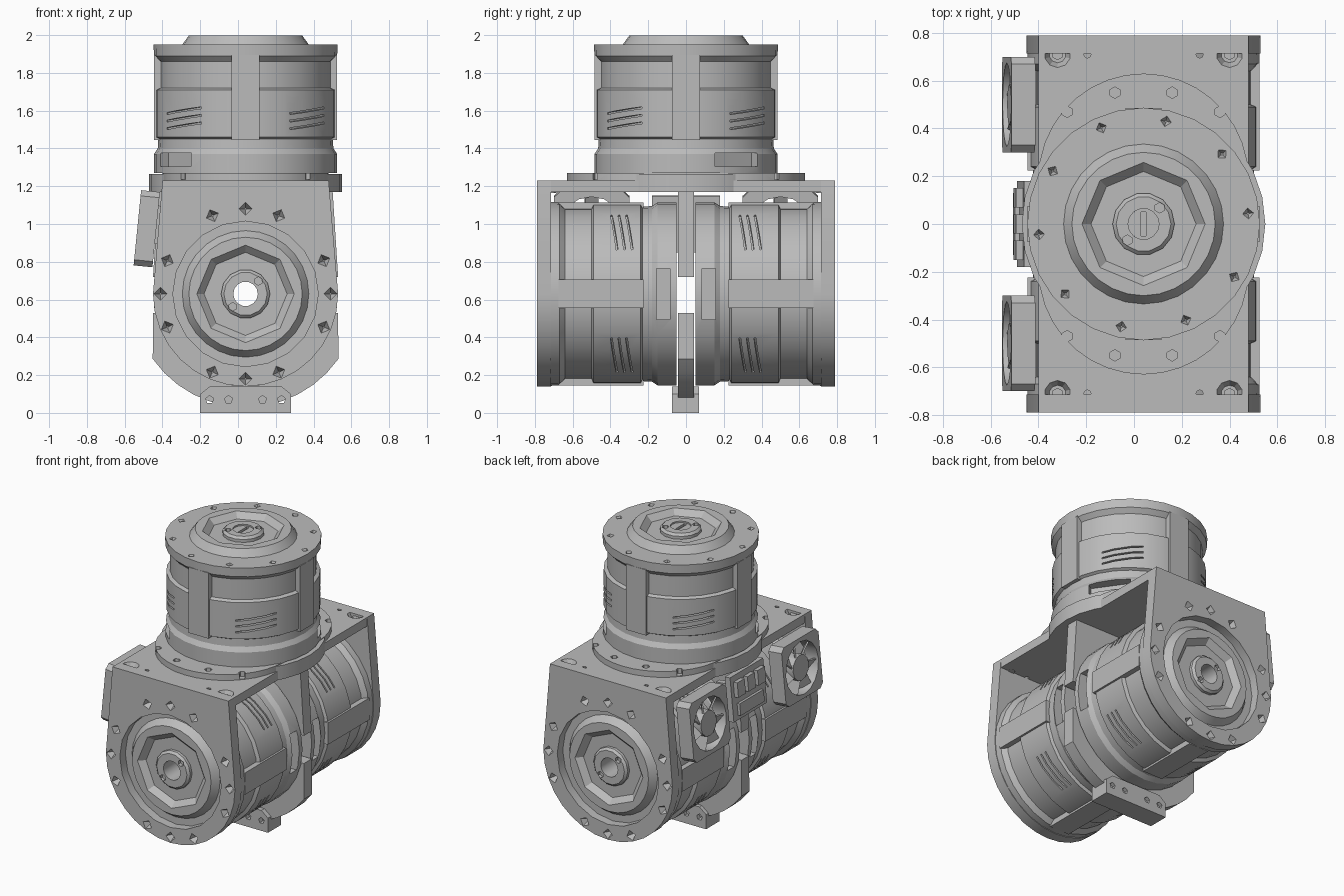
import bpy, bmesh
from math import pi, radians, cos, sin
from mathutils import Matrix, Vector

cube = bpy.data.objects.get("Cube")
if cube:
    bpy.data.objects.remove(cube)

grey = bpy.data.materials.new("machined grey")
grey.use_nodes = True
TONE = (0.5, 0.5, 0.5, 1)
grey.diffuse_color = TONE
grey.node_tree.nodes["Principled BSDF"].inputs["Base Color"].default_value = TONE

T = Matrix.Translation
R = Matrix.Rotation
CX = 0.04          # shared centre line of the three drives
AXIS_Z = 0.63      # height of the horizontal drives


# ---- shape helpers (all add to a bmesh) ----
def add_box(bm, centre, size, pose=Matrix()):
    m = pose @ T(centre) @ Matrix.Diagonal((*size, 1))
    bmesh.ops.create_cube(bm, size=1, matrix=m)


def add_cyl(bm, centre, r1, r2, depth, sides, pose=Matrix()):
    bmesh.ops.create_cone(bm, cap_ends=True, segments=sides, radius1=r1,
                          radius2=r2, depth=depth, matrix=pose @ T(centre))


def add_prism(bm, outline, lo, hi):
    base = bm.faces.new([bm.verts.new((x, y, lo)) for x, y in outline])
    top = bmesh.ops.extrude_face_region(bm, geom=[base])["geom"]
    bmesh.ops.translate(bm, vec=(0, 0, hi - lo),
                        verts=[v for v in top if isinstance(v, bmesh.types.BMVert)])


def add_lathe(bm, profile, sides):
    rings = [[bm.verts.new((r * cos(2 * pi * i / sides), r * sin(2 * pi * i / sides), t))
              for r, t in profile] for i in range(sides)]
    n = len(profile)
    for i in range(sides):
        a, b = rings[i], rings[(i + 1) % sides]
        for k in range(n):
            j = (k + 1) % n
            bm.faces.new((a[k], b[k], b[j], a[j]))


def make(name, bm, pose=Matrix(), cutter=None, smooth=30):
    def to_object(label, mesh_bm):
        bmesh.ops.recalc_face_normals(mesh_bm, faces=mesh_bm.faces)
        me = bpy.data.meshes.new(label)
        mesh_bm.to_mesh(me)
        mesh_bm.free()
        ob = bpy.data.objects.new(label, me)
        bpy.context.collection.objects.link(ob)
        return ob

    ob = to_object(name, bm)
    if cutter:
        cut = to_object(name + "_cutter", cutter)
        cut.hide_render = True
        mod = ob.modifiers.new("cut", "BOOLEAN")
        mod.operation, mod.solver, mod.object = "DIFFERENCE", "EXACT", cut
        mod.use_self = True
        bpy.context.view_layer.update()
        graph = bpy.context.evaluated_depsgraph_get()
        me = bpy.data.meshes.new_from_object(ob.evaluated_get(graph))
        ob.modifiers.clear()
        ob.data = me
        bpy.data.objects.remove(cut)
    ob.data.materials.clear()
    ob.data.materials.append(grey)
    ob.matrix_world = pose
    if smooth:
        bpy.ops.object.select_all(action="DESELECT")
        ob.select_set(True)
        bpy.context.view_layer.objects.active = ob
        bpy.ops.object.shade_smooth_by_angle(angle=radians(smooth))
    return ob


def arc(radius, start, end, steps, cy=0.0):
    angles = [radians(start + (end - start) * i / steps) for i in range(steps + 1)]
    return [(radius * cos(a), cy + radius * sin(a)) for a in angles]


# ---- poses: local z is each drive's axis ----
UP = T((CX, 0, 1.27))
FRONT = T((CX, 0, AXIS_Z)) @ R(pi / 2, 4, "X")
BACK = T((CX, 0, AXIS_Z)) @ R(pi, 4, "Z") @ R(pi / 2, 4, "X")


# ---- rotary drive ----
BODY = [(.065, 0), (.485, 0), (.485, .1), (.465, .13), (.462, .18), (.48, .19), (.48, .44),
        (.457, .45), (.457, .59), (.485, .62), (.487, .68), (.335, .68), (.3, .728),
        (.065, .728)]


def drive(name, pose, windows):
    bm, cut = bmesh.new(), bmesh.new()
    add_lathe(bm, BODY, 28)
    # octagonal dish in the output face
    add_cyl(cut, (0, 0, .715), .22, .27, .05, 8)
    for i in range(10):
        turn = R(2 * pi * i / 10 + .1, 4, "Z")
        add_cyl(cut, (.44, 0, .675), .005, .035, .05, 4, turn)
    # cable windows near the base
    for a in windows:
        add_box(cut, (.47, 0, .07), (.12, .27, .07), R(radians(a), 4, "Z"))
    # slanted vent slots
    for q in range(4):
        for k in range(3):
            pose_q = R(radians(45 + 90 * q), 4, "Z") @ T((.48, 0, .25 + .04 * k)) @ R(.12, 4, "X")
            add_box(cut, (0, 0, 0), (.06, .26, .01), pose_q)
    make(name, bm, pose, cut)
    # upright ribs on the casing
    ribs = bmesh.new()
    for q in range(4):
        add_box(ribs, (.46, 0, .4), (.05, .15, .45), R(pi / 2 * q, 4, "Z"))
    make(name + "_ribs", ribs, pose, smooth=0)
    # hub with two bolt sockets
    hub, sockets = bmesh.new(), bmesh.new()
    add_lathe(hub, [(.065, .66), (.13, .66), (.13, .71), (.115, .725), (.065, .725)], 14)
    for s in (-1, 1):
        add_cyl(sockets, (.068 * s, .068 * s, .72), .022, .022, .04, 6)
    make(name + "_hub", hub, pose, sockets)


drive("upper_drive", UP, (35, 217))
drive("front_drive", FRONT @ T((0, 0, .05)), (0, 180))
drive("back_drive", BACK @ T((0, 0, .05)), (0, 180))

# slotted plug in the upper hub
plug, slot = bmesh.new(), bmesh.new()
add_cyl(plug, (0, 0, .69), .066, .066, .05, 14)
add_box(slot, (0, 0, .715), (.02, .1, .03))
make("upper_plug", plug, UP, slot)


# ---- end plates with a round opening and bolt sockets ----
for name, pose in (("front_plate", FRONT), ("back_plate", BACK)):
    bm, cut = bmesh.new(), bmesh.new()
    outline = [(.44, .6)] + [(-.44, .6)] + arc(.49, 180, 360, 16)
    add_prism(bm, outline, .715, .79)
    add_cyl(cut, (0, 0, .75), .385, .385, .2, 20)
    for quarter in range(4):
        for side in (-23, 0, 23):
            turn = R(radians(90 * quarter + side), 4, "Z")
            add_cyl(cut, (.45, 0, .77), .006, .04, .06, 4, turn)
    make(name, bm, pose, cut)

# ---- top plate and mounting flange ----
bm, cut = bmesh.new(), bmesh.new()
add_box(bm, (CX, 0, 1.2), (.88, 1.57, .06))
for sx in (-1, 1):
    for sy in (-1, 1):
        add_cyl(cut, (CX + .36 * sx, .71 * sy, 1.215), .035, .06, .05, 10)
        add_cyl(cut, (CX + .235 * sx, .71 * sy, 1.2), .015, .015, .2, 8)
make("top_plate", bm, cutter=cut)

bm = bmesh.new()
for sx in (-1, 1):
    for sy in (-1, 1):
        add_cyl(bm, (CX + .36 * sx, .71 * sy, 1.19), .024, .024, .05, 6)
make("plate_screws", bm, smooth=0)

bm, cut = bmesh.new(), bmesh.new()
add_prism(bm, arc(.44, 0, 180, 18, .19) + arc(.44, 180, 360, 18, -.19), 1.225, 1.27)
for sy in (-1, 1):
    for x, y in ((-.12, .55), (.12, .55), (-.32, .47), (.32, .47)):
        add_cyl(cut, (x, y * sy, 1.26), .024, .024, .05, 6)
make("mounting_flange", bm, T((CX, 0, 0)), cut)

bm = bmesh.new()
add_cyl(bm, (CX, 0, 1.2175), .51, .51, .095, 28)
make("flange_disc", bm)

# ---- centre web, split in two around the shaft opening ----
lower = arc(.6, 215, 325, 12) + [(.49, -.1), (-.49, -.1)]
upper = [(-.49, .09), (.49, .09), (.46, .56), (-.46, .56)]
for name, outline in (("lower_web", lower), ("upper_web", upper)):
    bm = bmesh.new()
    add_prism(bm, outline, -.042, .042)
    make(name, bm, FRONT)

# ---- foot with chamfered corners and through holes ----
bm, cut = bmesh.new(), bmesh.new()
add_prism(bm, [(-.24, -.63), (.24, -.63), (.24, -.53), (.19, -.49), (-.19, -.49), (-.24, -.53)],
          -.068, .075)
for x in (-.19, -.09, .09, .19):
    add_cyl(cut, (x, -.56, 0), .022, .022, .4, 5)
make("foot", bm, FRONT, cut, smooth=0)

# ---- cooling fans on the right side ----
TILT = R(radians(-90 + 5.7), 4, "Y")
for name, y in (("front_fan", -.5), ("back_fan", .5)):
    pose = T((-.483, y, .975)) @ TILT
    bm, cut = bmesh.new(), bmesh.new()
    add_prism(bm, [(-.2, -.17), (-.17, -.2), (.17, -.2), (.2, -.17),
                   (.2, .17), (.17, .2), (-.17, .2), (-.2, .17)], -.05, .05)
    add_cyl(cut, (0, 0, 0), .175, .175, .3, 16)
    make(name + "_frame", bm, pose, cut)
    rotor = bmesh.new()
    add_cyl(rotor, (0, 0, 0), .085, .085, .08, 12)
    for i in range(7):
        blade = R(2 * pi * i / 7, 4, "Z") @ T((.125, 0, 0)) @ R(radians(40), 4, "X")
        add_box(rotor, (0, 0, 0), (.12, .09, .01), blade)
    make(name + "_rotor", rotor, pose)

# ---- connector board between the fans ----
board = bmesh.new()
add_box(board, (0, 0, 0), (.3, .36, .04))
for y in (-.11, 0, .11):
    add_box(board, (.06, y, .03), (.1, .08, .04))
add_box(board, (-.08, 0, .025), (.08, .26, .03))
for y in (-.15, .15):
    add_box(board, (0, y, -.05), (.2, .04, .1))
make("connector_board", board, T((-.455, 0, 1.0)) @ TILT, smooth=0)
